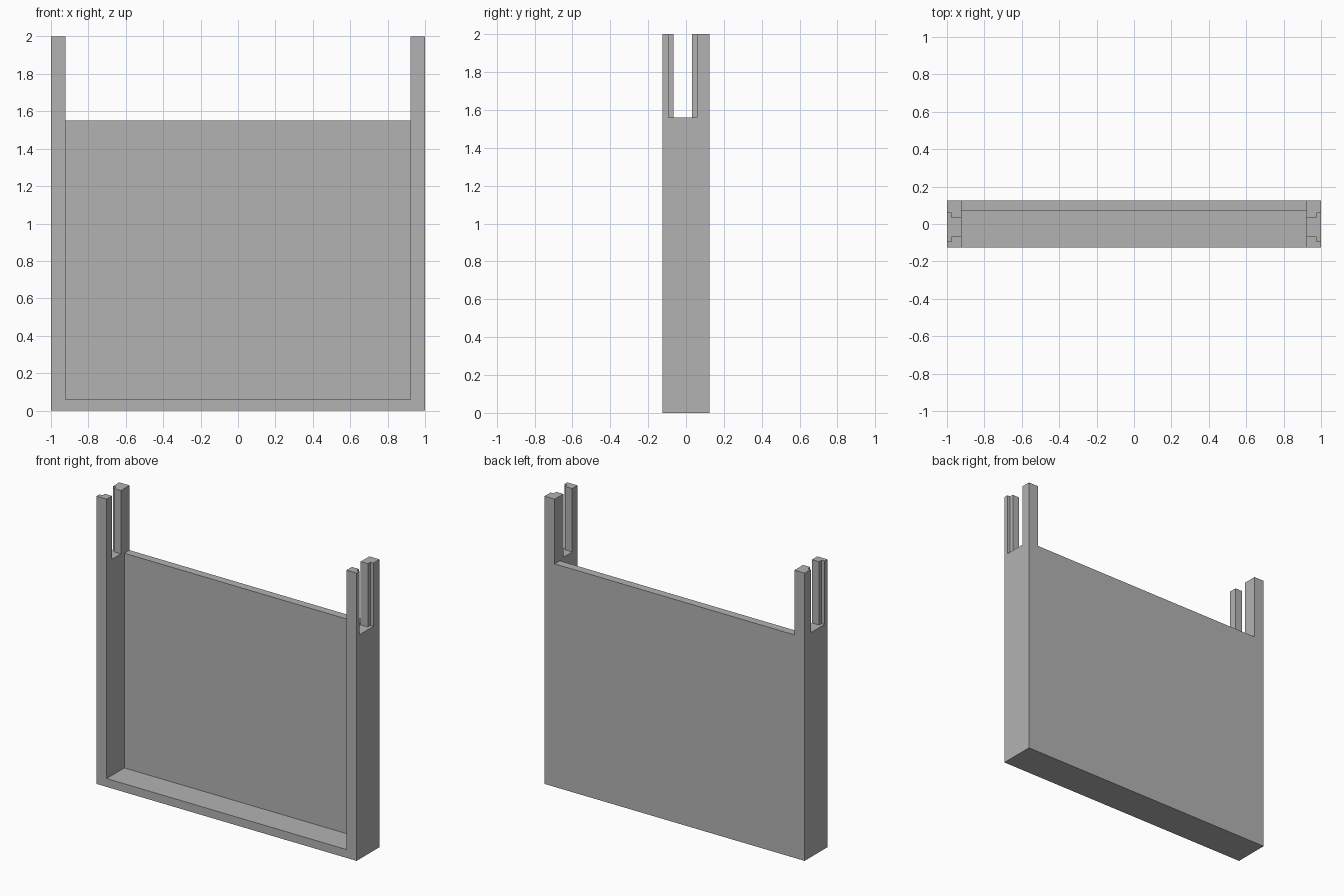
import bpy, bmesh

if "Cube" in bpy.data.objects:
    bpy.data.objects.remove(bpy.data.objects["Cube"])

grey = bpy.data.materials.new("plain grey")
grey.diffuse_color = (0.45, 0.45, 0.45, 1)
grey.use_nodes = True
grey.node_tree.nodes["Principled BSDF"].inputs["Base Color"].default_value = grey.diffuse_color

WALL_X = 0.922      # inner face of the side posts
PANEL_Y = 0.069     # front face of the back panel
FLOOR_Z = 0.058     # top of the bottom rail
PANEL_TOP = 1.55
SLOT_Z = 1.56


def prism(name, outline, z0, z1):
    """Extrude an xy outline from z0 to z1."""
    bm = bmesh.new()
    face = bm.faces.new([bm.verts.new((x, y, z0)) for x, y in outline])
    res = bmesh.ops.extrude_face_region(bm, geom=[face])
    verts = [v for v in res["geom"] if isinstance(v, bmesh.types.BMVert)]
    bmesh.ops.translate(bm, verts=verts, vec=(0, 0, z1 - z0))
    bmesh.ops.recalc_face_normals(bm, faces=bm.faces)
    mesh = bpy.data.meshes.new(name)
    bm.to_mesh(mesh)
    bm.free()
    mesh.materials.append(grey)
    obj = bpy.data.objects.new(name, mesh)
    bpy.context.collection.objects.link(obj)
    return obj


def box(name, x, y0, y1, z0, z1):
    return prism(name, [(-x, y0), (x, y0), (x, y1), (-x, y1)], z0, z1)


# Solid block that becomes the open frame
frame = box("tray_frame", 1, -0.125, 0.125, 0, 2)

# Front recess and the opening above the back panel
cutters = [box("recess_cutter", WALL_X, -0.3, PANEL_Y, FLOOR_Z, 2.2),
           box("opening_cutter", WALL_X, -0.4, 0.3, PANEL_TOP, 2.3)]

# Stepped slots through the post tops, wider on the outer side
for side, label in ((-1, "left"), (1, "right")):
    step = [(0.8, -0.067), (0.977, -0.067), (0.977, -0.093), (1.1, -0.093),
            (1.1, 0.058), (0.977, 0.058), (0.977, 0.031), (0.8, 0.031)]
    cutters.append(prism(label + "_slot_cutter",
                         [(side * x, y) for x, y in step], SLOT_Z, 2.4))

bpy.context.view_layer.objects.active = frame
for cutter in cutters:
    mod = frame.modifiers.new(cutter.name, "BOOLEAN")
    mod.operation = "DIFFERENCE"
    mod.solver = "EXACT"
    mod.object = cutter
    cutter.hide_render = True
    bpy.ops.object.modifier_apply(modifier=mod.name)
for cutter in cutters:
    bpy.data.objects.remove(cutter)
